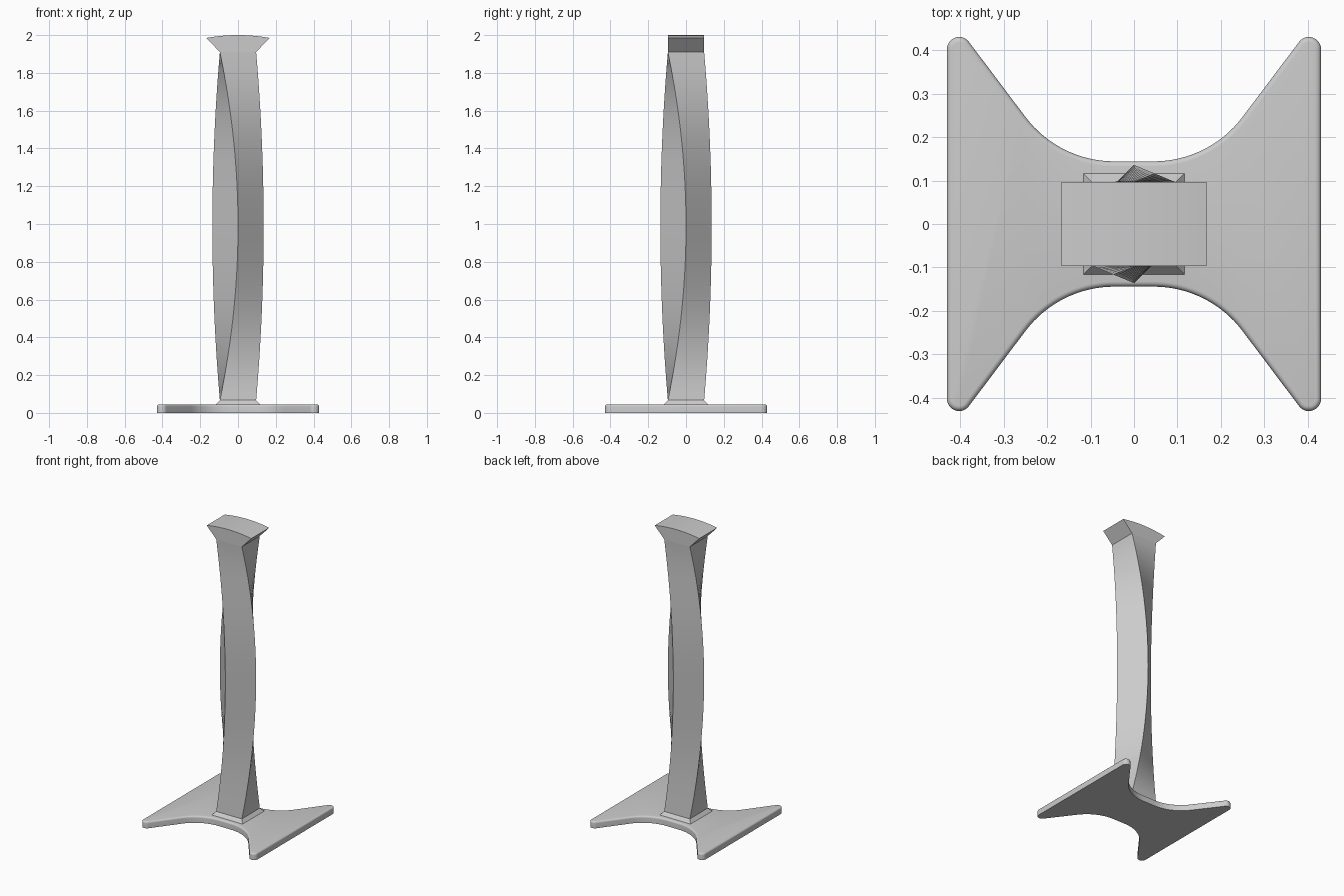
import bpy, bmesh, math

cube = bpy.data.objects.get("Cube")
if cube:
    bpy.data.objects.remove(cube, do_unlink=True)

grey = bpy.data.materials.new("light_grey")
grey.use_nodes = True
colour = (0.6, 0.6, 0.6, 1)
grey.diffuse_color = colour
grey.node_tree.nodes["Principled BSDF"].inputs["Base Color"].default_value = colour


def loft(name, rings):
    """Skin a stack of equal-length closed rings and cap both ends."""
    bm = bmesh.new()
    loops = [[bm.verts.new(p) for p in ring] for ring in rings]
    n = len(loops[0])
    for a, b in zip(loops, loops[1:]):
        for i in range(n):
            j = (i + 1) % n
            bm.faces.new((a[i], a[j], b[j], b[i]))
    bm.faces.new(loops[0][::-1])
    bm.faces.new(loops[-1])
    bmesh.ops.recalc_face_normals(bm, faces=bm.faces)
    mesh = bpy.data.meshes.new(name)
    bm.to_mesh(mesh)
    bm.free()
    mesh.materials.append(grey)
    obj = bpy.data.objects.new(name, mesh)
    bpy.context.collection.objects.link(obj)
    bpy.ops.object.select_all(action='DESELECT')
    bpy.context.view_layer.objects.active = obj
    obj.select_set(True)
    bpy.ops.object.shade_smooth_by_angle(angle=math.radians(30))
    return obj


def square(half, z):
    return [(half * x, half * y, z) for x, y in ((-1, -1), (1, -1), (1, 1), (-1, 1))]


# Base plate: four rounded arms joined by wide concave arcs
SLOPE = math.atan2(4, 3)
TIP, TIP_R, WAIST_X, WAIST_Y, WAIST_R = 0.402, 0.028, 0.045, 0.144, 0.256


def arc(cx, cy, r, start, end, steps):
    return [(cx + r * math.cos(start + (end - start) * i / steps),
             cy + r * math.sin(start + (end - start) * i / steps)) for i in range(steps + 1)]


def plate_outline(inset, z):
    quarter = arc(TIP, TIP, TIP_R - inset, 0, math.pi / 2 + SLOPE, 14)
    quarter += arc(WAIST_X, WAIST_Y + WAIST_R, WAIST_R + inset,
                   SLOPE - math.pi / 2, -math.pi / 2, 16)
    half = quarter + [(-x, y) for x, y in reversed(quarter)]
    return [(x, y, z) for x, y in half + [(-x, -y) for x, y in half]]


HEIGHT, FILLET = 0.045, 0.012
rings = [plate_outline(0, 0)]
for i in range(6):
    a = math.pi / 2 * i / 5
    rings.append(plate_outline(FILLET * (1 - math.cos(a)), HEIGHT - FILLET * (1 - math.sin(a))))
loft("base_plate", rings)

# Chamfered collar at the foot of the column
loft("collar", [square(0.116, HEIGHT - 0.002), square(0.116, HEIGHT), square(0.096, 0.067)])

# Column: square at both ends, blending to a square turned by 45 degrees midway
HALF, BOTTOM, TOP, STEPS = 0.096, 0.067, 1.91, 40
rings = []
for i in range(STEPS + 1):
    t = i / STEPS
    mid = 1 - (2 * t - 1) ** 2
    z = BOTTOM + (TOP - BOTTOM) * t
    ring = []
    for x, y, _ in square(HALF, z):
        tx, ty = (x - y) / math.sqrt(2), (x + y) / math.sqrt(2)
        ring.append((x + (tx - x) * mid, y + (ty - y) * mid, z))
    rings.append(ring)
loft("twisted_column", rings)

# Flared head with a gently arched top, extruded front to back
WIDE, SHOULDER, PEAK = 0.167, 1.985, 2.0
profile = [(-HALF, TOP), (HALF, TOP)]
for i in range(25):
    x = WIDE * (1 - i / 12)
    profile.append((x, PEAK - (PEAK - SHOULDER) * (x / WIDE) ** 2))
loft("flared_head", [[(x, y, z) for x, z in profile] for y in (-HALF, HALF)])
